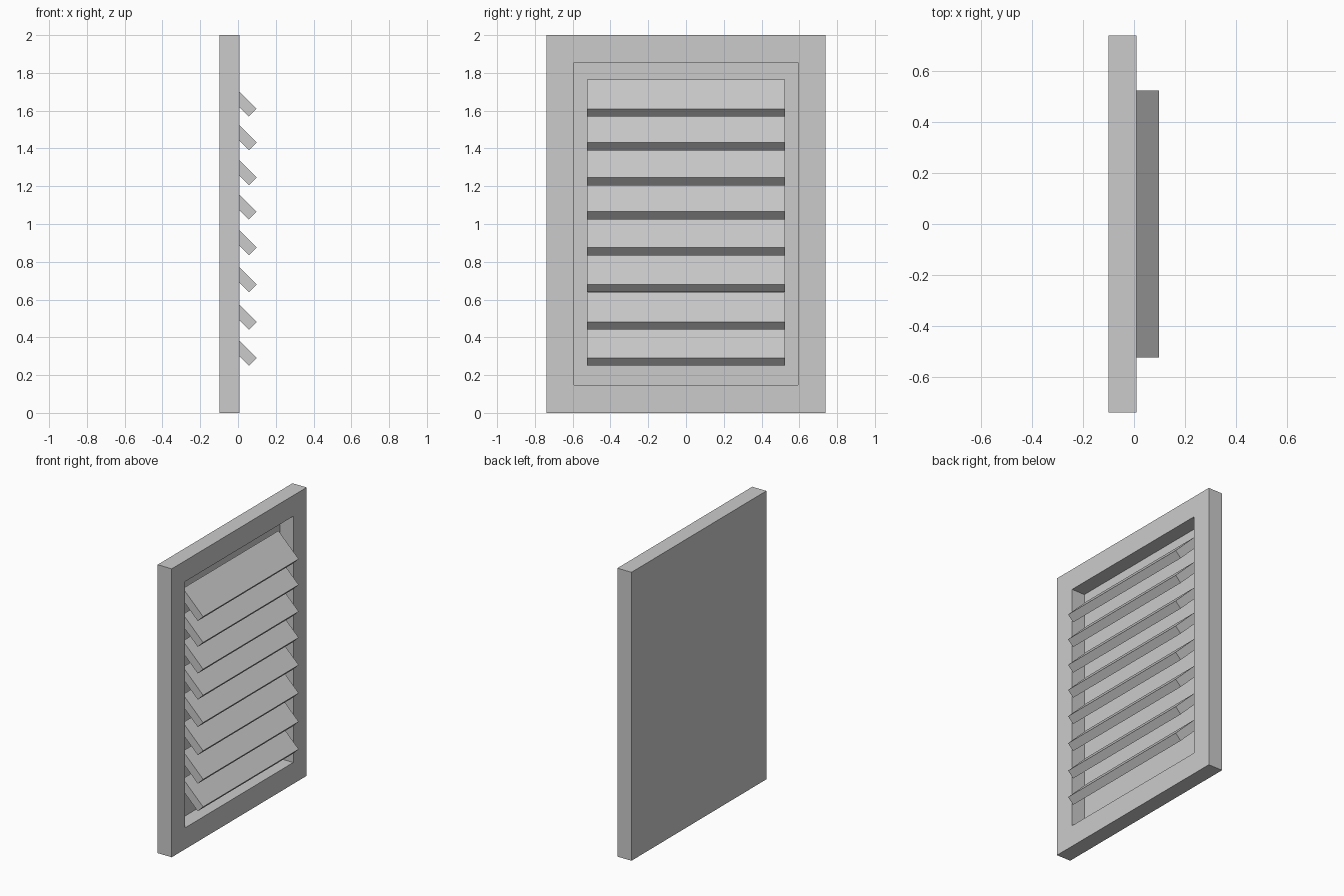
import bpy, bmesh, math
from mathutils import Matrix, Vector

if "Cube" in bpy.data.objects:
    bpy.data.objects.remove(bpy.data.objects["Cube"])


def add_object(name, bm):
    bmesh.ops.recalc_face_normals(bm, faces=bm.faces)
    mesh = bpy.data.meshes.new(name)
    bm.to_mesh(mesh)
    bm.free()
    obj = bpy.data.objects.new(name, mesh)
    bpy.context.collection.objects.link(obj)
    return obj


def box(size, center):
    bm = bmesh.new()
    bmesh.ops.create_cube(bm, size=1,
                          matrix=Matrix.Translation(center) @ Matrix.Diagonal((*size, 1)))
    return bm


# Shutter frame: a slab whose +x face is inset and sunk into a deep recess
BACK, FRONT, FLOOR = -0.099, 0.009, -0.092
bm = box((FRONT - BACK, 1.478, 2.0), ((FRONT + BACK) / 2, 0, 1.0))
bm.normal_update()
face = max(bm.faces, key=lambda f: f.normal.x)
bmesh.ops.inset_region(bm, faces=[face], thickness=0.207)
rim = list(face.verts)
bmesh.ops.translate(bm, verts=rim, vec=(0, 0, 0.002))
walls = bmesh.ops.extrude_face_region(bm, geom=[face])
floor_verts = [v for v in walls["geom"] if isinstance(v, bmesh.types.BMVert)]
bmesh.ops.translate(bm, verts=floor_verts, vec=(FLOOR - FRONT, 0, 0))
if face.is_valid:
    bmesh.ops.delete(bm, geom=[face], context='FACES_ONLY')
add_object("shutter_frame", bm)

# Slats: tilted 45 degrees, outer edge hanging down, slightly uneven spacing
centers = [0.348, 0.539, 0.737, 0.932, 1.122, 1.303, 1.488, 1.667]
for i, z in enumerate(centers):
    bm = box((0.219, 1.047, 0.058), (0, 0, 0))
    bm.transform(Matrix.Rotation(math.radians(45), 4, 'Y'))
    slat = add_object(f"slat_{i + 1}", bm)
    slat.location = Vector((0.001, 0, z))
